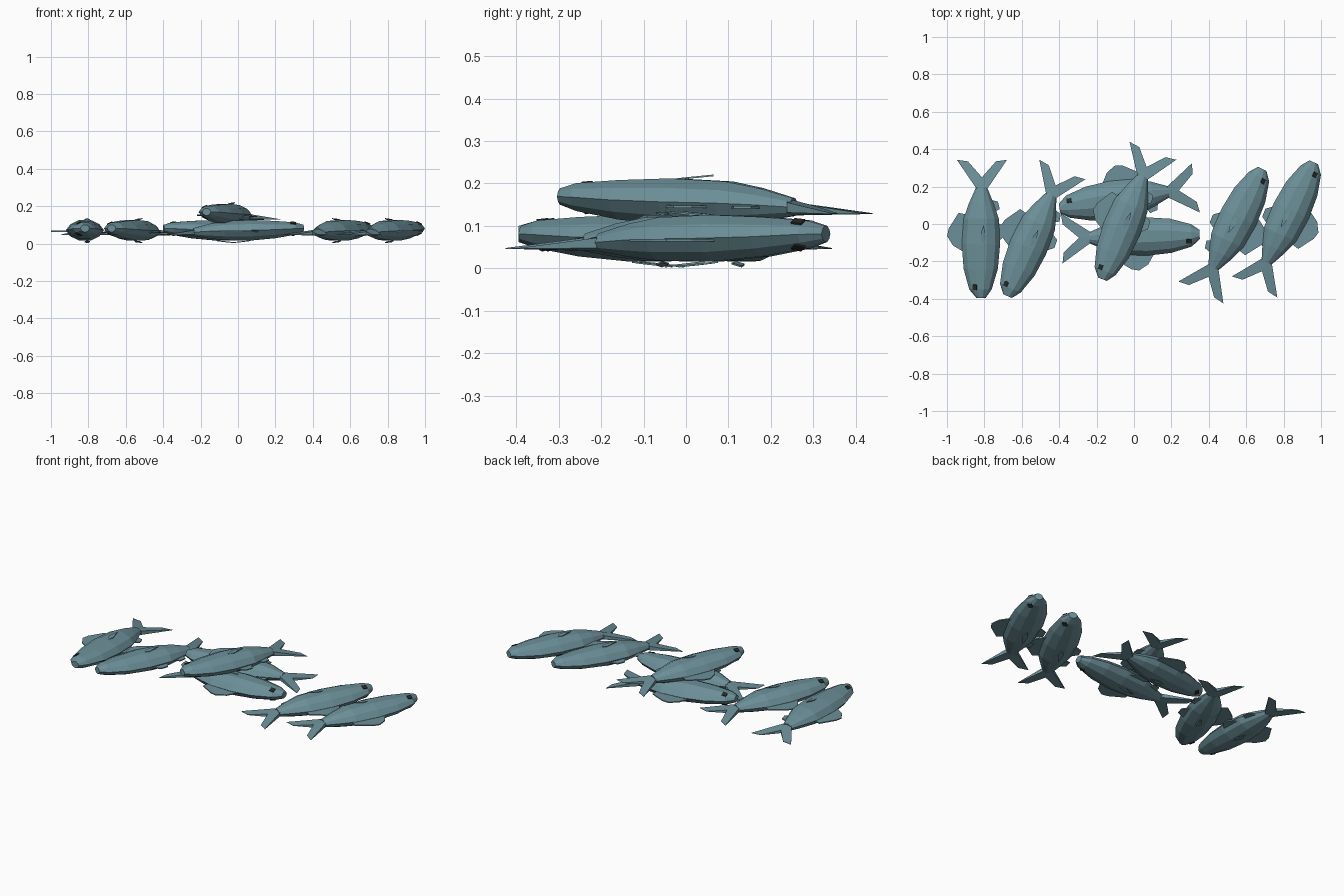
import bpy, bmesh, math
from mathutils import Matrix, Vector
from mathutils.bvhtree import BVHTree

if "Cube" in bpy.data.objects:
    bpy.data.objects.remove(bpy.data.objects["Cube"])


def material(name, rgb):
    m = bpy.data.materials.new(name)
    m.diffuse_color = (*rgb, 1)
    m.use_nodes = True
    m.node_tree.nodes["Principled BSDF"].inputs["Base Color"].default_value = m.diffuse_color
    return m


SKIN = material("blue grey skin", (0.15, 0.275, 0.315))
DARK = material("dark eye", (0.02, 0.022, 0.022))


def finish(bm, name, mat):
    bmesh.ops.recalc_face_normals(bm, faces=bm.faces)
    me = bpy.data.meshes.new(name)
    bm.to_mesh(me)
    me.materials.append(mat)
    return me


def plate(bm, pts):
    """Closed slab from outline points (x, y, mid z, half thickness)."""
    up = [bm.verts.new((x, y, z + h)) for x, y, z, h in pts]
    lo = [bm.verts.new((x, y, z - h)) for x, y, z, h in pts]
    bm.faces.new(up)
    bm.faces.new(lo[::-1])
    for i in range(len(pts)):
        j = (i + 1) % len(pts)
        bm.faces.new((up[i], lo[i], lo[j], up[j]))


# Body: faceted loft lying on its side, head toward -y
# (y, left x, right x, bottom z, top z)
STATIONS = [(-0.395, -0.03, 0.02, 0.062, 0.10), (-0.35, -0.068, 0.052, 0.047, 0.113),
            (-0.24, -0.098, 0.085, 0.028, 0.121), (-0.11, -0.108, 0.097, 0.016, 0.126),
            (0.03, -0.098, 0.09, 0.018, 0.120), (0.11, -0.07, 0.062, 0.027, 0.105),
            (0.195, -0.032, 0.028, 0.040, 0.082)]
SECTION = [(1, 0), (0.75, 0.6), (0.3, 1), (-0.3, 1), (-0.75, 0.6),
           (-1, 0), (-0.75, -0.6), (-0.3, -1), (0.3, -1), (0.75, -0.6)]
bm = bmesh.new()
rings = []
for y, x0, x1, z0, z1 in STATIONS:
    rings.append([bm.verts.new(((x0 + x1) / 2 + u * (x1 - x0) / 2, y,
                                (z0 + z1) / 2 + v * (z1 - z0) / 2)) for u, v in SECTION])
for a, b in zip(rings, rings[1:]):
    for i in range(len(SECTION)):
        j = (i + 1) % len(SECTION)
        bm.faces.new((a[i], a[j], b[j], b[i]))
bm.faces.new(rings[0])
bm.faces.new(rings[-1][::-1])
bmesh.ops.recalc_face_normals(bm, faces=bm.faces)
tree = BVHTree.FromBMesh(bm)
body = finish(bm, "body", SKIN)

# Forked tail: two lobes thinning toward the tips
bm = bmesh.new()
for s in (-1, 1):
    plate(bm, [(0, 0.18, 0.061, 0.02), (s * 0.03, 0.19, 0.06, 0.012),
               (s * 0.134, 0.343, 0.047, 0.001), (s * 0.075, 0.335, 0.047, 0.001),
               (0, 0.25, 0.055, 0.009)])
tail = finish(bm, "tail", SKIN)

# Back and belly fins on the outline
bm = bmesh.new()
plate(bm, [(x, y, 0.066, 0.003) for x, y in
           ((-0.08, -0.16), (-0.155, -0.115), (-0.186, -0.065), (-0.178, -0.025),
            (-0.125, 0.06), (-0.08, 0.05))])
back_fin = finish(bm, "back_fin", SKIN)
bm = bmesh.new()
plate(bm, [(x, y, 0.06, 0.003) for x, y in
           ((0.08, -0.10), (0.125, -0.06), (0.122, -0.015), (0.08, 0.01))])
plate(bm, [(x, y, 0.06, 0.003) for x, y in
           ((0.06, 0.06), (0.095, 0.08), (0.085, 0.12), (0.045, 0.13))])
belly_fins = finish(bm, "belly_fins", SKIN)

# Side fins: a small leaf lifting off each flank
bm = bmesh.new()
for s in (-1, 1):
    plate(bm, [(x, y, 0.069 + s * d, 0.002) for x, y, d in
               ((0.005, -0.11, 0.054), (0.022, -0.07, 0.058),
                (0.008, -0.005, 0.065), (-0.008, -0.06, 0.060))])
side_fins = finish(bm, "side_fins", SKIN)

# Eyes: thin plates laid on both sides of the head
bm = bmesh.new()
for s in (-1, 1):
    hit, normal, _, _ = tree.ray_cast(Vector((-0.038, -0.338, 0.08 + s)), Vector((0, 0, -s)))
    rot = Vector((0, 0, 1)).rotation_difference(normal).to_matrix().to_4x4()
    bmesh.ops.create_cube(bm, size=1, matrix=Matrix.Translation(hit) @ rot
                          @ Matrix.Diagonal((0.024, 0.027, 0.008, 1)))
eyes = finish(bm, "eyes", DARK)

# Seven fish: x, y, height, turn, tilt
FISH = [(-0.813, 0.0, 0, 0, 0), (-0.517, -0.024, 0, -23, 0), (-0.007, 0.14, 0, -81, 0),
        (-0.022, 0.071, 0.085, -21, -0.5), (-0.044, -0.065, 0, 92, 0),
        (0.508, -0.058, 0, 154, 0), (0.79, -0.026, 0, 155, 0)]
for n, (x, y, z, turn, tilt) in enumerate(FISH, 1):
    place = (Matrix.Translation((x, y, z)) @ Matrix.Rotation(math.radians(turn), 4, 'Z')
             @ Matrix.Rotation(math.radians(tilt), 4, 'X'))
    for me in (body, tail, back_fin, belly_fins, side_fins, eyes):
        ob = bpy.data.objects.new(f"fish_{n}_{me.name}", me)
        bpy.context.collection.objects.link(ob)
        ob.matrix_world = place
